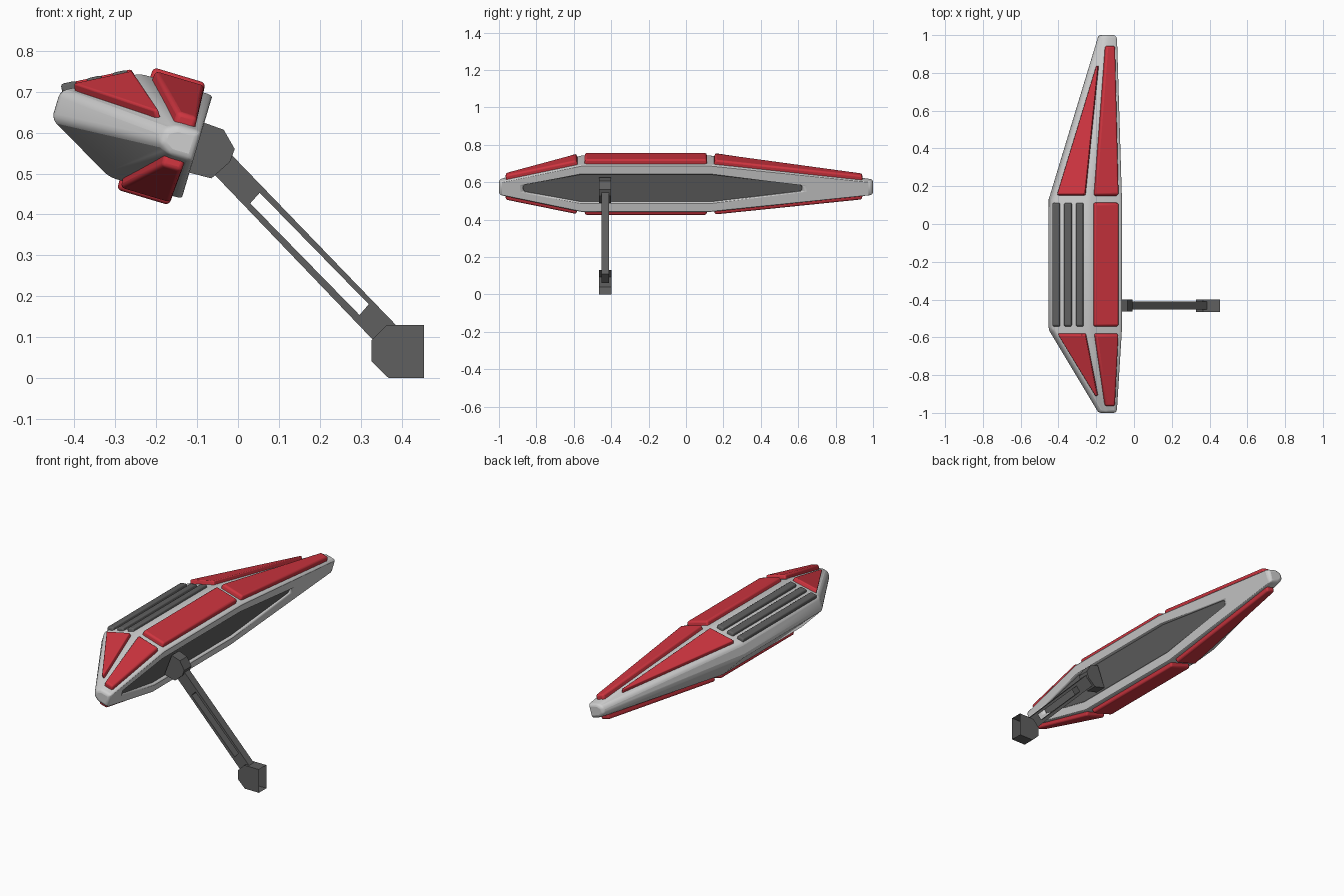
import bpy, bmesh, math
from mathutils import Vector

if "Cube" in bpy.data.objects:
    bpy.data.objects.remove(bpy.data.objects["Cube"])


def material(name, rgb):
    m = bpy.data.materials.new(name)
    m.diffuse_color = (*rgb, 1)
    m.use_nodes = True
    m.node_tree.nodes["Principled BSDF"].inputs["Base Color"].default_value = m.diffuse_color
    return m


LIGHT = material("light grey", (0.62, 0.62, 0.62))
DARK = material("dark grey", (0.115, 0.115, 0.115))
RED = material("red", (0.62, 0.035, 0.05))

# The housing is tilted: u = out of the mirror face, v = up along the face
TILT = math.radians(16.6)
C, S = math.cos(TILT), math.sin(TILT)


def P(u, y, v):
    return Vector((-0.10 + u * C + v * S, y, 0.565 - u * S + v * C))


def make(name, verts, faces, mat, bevel=0, segs=2):
    bm = bmesh.new()
    vs = [bm.verts.new(v) for v in verts]
    for f in faces:
        bm.faces.new([vs[i] for i in f])
    bmesh.ops.recalc_face_normals(bm, faces=bm.faces)
    me = bpy.data.meshes.new(name)
    bm.to_mesh(me)
    bm.free()
    me.materials.append(mat)
    ob = bpy.data.objects.new(name, me)
    bpy.context.collection.objects.link(ob)
    if bevel:
        b = ob.modifiers.new("bevel", 'BEVEL')
        b.width, b.segments = bevel, segs
        b.limit_method, b.angle_limit = 'ANGLE', math.radians(20)
        bpy.context.view_layer.objects.active = ob
        ob.select_set(True)
        bpy.ops.object.shade_smooth_by_angle(angle=math.radians(32))
        ob.select_set(False)
    return ob


def prism(name, low, high, mat, bevel=0, segs=2):
    """Solid between two matching polygons."""
    n = len(low)
    faces = [list(range(n)), list(range(n, 2 * n))]
    faces += [[i, (i + 1) % n, n + (i + 1) % n, n + i] for i in range(n)]
    return make(name, low + high, faces, mat, bevel, segs)


# Housing: half section a (face edge), b (shoulder), c (back edge) at each station
MID = [(0, 0.132), (-0.185, 0.132), (-0.36, 0.036)]
TIP = [(0, 0.037), (-0.06, 0.037), (-0.09, 0.018)]
STATIONS = [(-1, TIP), (-0.56, MID), (0.13, MID), (1, TIP)]
OPENING = [(-0.87, 0.018), (-0.56, 0.077), (0.13, 0.077), (0.62, 0.016)]
DEPTH = 0.03

verts, faces = [], []
for y, sec in STATIONS:
    verts += [P(u, y, v) for u, v in sec] + [P(u, y, -v) for u, v in reversed(sec)]
for k in range(3):
    faces += [[6 * k + i, 6 * k + i + 1, 6 * k + i + 7, 6 * k + i + 6] for i in range(5)]
faces += [list(range(6)), list(range(18, 24))]
outer = [0, 6, 12, 18, 23, 17, 11, 5]
loop = OPENING + [(y, -v) for y, v in reversed(OPENING)]
verts += [P(0, y, v) for y, v in loop] + [P(-DEPTH, y, v) for y, v in loop]
for i in range(8):
    j = (i + 1) % 8
    faces += [[outer[i], outer[j], 24 + j, 24 + i], [24 + i, 24 + j, 32 + j, 32 + i]]
faces.append(list(range(32, 40)))
make("mirror_housing", verts, faces, LIGHT, 0.016, 3)

# Dark mirror plate in the recess
prism("mirror_plate", [P(-DEPTH, y, v) for y, v in loop],
      [P(-DEPTH + 0.015, y, v) for y, v in loop], DARK)


def surface(y, s, upper=True):
    """Point on the housing: s 0..1 runs a to b, 1..2 runs b to c."""
    for (y0, s0), (y1, s1) in zip(STATIONS, STATIONS[1:]):
        if y0 <= y <= y1:
            t = (y - y0) / (y1 - y0)
            sec = [Vector(p).lerp(Vector(q), t) for p, q in zip(s0, s1)]
            k = min(int(s), 1)
            u, v = sec[k].lerp(sec[k + 1], s - k)
            return P(u, y, v if upper else -v)


def panel(name, pts, mat, height, bevel, upper=True, shrink=0.06):
    base = [surface(y, s, upper) for y, s in pts]
    n = (base[1] - base[0]).cross(base[2] - base[0]).normalized()
    if n.z * (1 if upper else -1) < 0:
        n = -n
    mid = sum(base, Vector()) / len(base)
    low = [p - n * 0.012 for p in base]
    high = [p + (mid - p).normalized() * shrink * 0.1 + n * height for p in base]
    prism(name, low, high, mat, bevel, 3)


# Red armour panels on the top and bottom shoulders
for side, up in (("top", True), ("bottom", False)):
    for part, y0, y1 in (("front", -0.965, -0.577), ("middle", -0.545, 0.115),
                         ("rear", 0.147, 0.945)):
        a0 = 0.26 if part == "front" else 0.13
        a1 = 0.26 if part == "rear" else 0.13
        b0 = 1.0 if part == "front" else 0.86
        b1 = 1.0 if part == "rear" else 0.86
        panel(f"{side}_{part}_panel", [(y0, a0), (y1, a1), (y1, b1), (y0, b0)],
              RED, 0.024, 0.01, up)

# Red triangular panels on the upper back slope
for name, yb, yt in (("front", -0.577, -0.91), ("rear", 0.15, 0.84)):
    panel(f"{name}_triangle_panel", [(yb, 1.1), (yb, 1.88), (yt, 1.5), (yt, 1.35)],
          RED, 0.02, 0.006)

# Three dark slats on the upper back slope
for i in range(3):
    s = 1.24 + 0.32 * i
    panel(f"slat_{i + 1}", [(-0.545, s - 0.1), (0.115, s - 0.1),
                            (0.115, s + 0.1), (-0.545, s + 0.1)], DARK, 0.016, 0.007)

# Support arm, swivel and mounting foot, all extruded across y
Y = -0.432


def extruded(name, pts, half, bevel=0):
    return prism(name, [Vector((x, Y - half, z)) for x, z in pts],
                 [Vector((x, Y + half, z)) for x, z in pts], DARK, bevel)


extruded("swivel", [(-0.13, 0.505), (-0.085, 0.625), (-0.035, 0.607), (-0.008, 0.56),
                    (-0.02, 0.528), (-0.065, 0.488)], 0.032)

# Arm: slotted bar, ring of faces around the slot
rim = [(-0.06, 0.50), (-0.015, 0.545), (0.405, 0.11), (0.36, 0.062)]
slot = [(0.03, 0.427), (0.053, 0.453), (0.32, 0.180), (0.297, 0.154)]
vs = [Vector((x, Y + dy, z)) for dy in (-0.021, 0.021) for x, z in rim + slot]
fs = []
for i in range(4):
    j = (i + 1) % 4
    fs += [[i, j, 4 + j, 4 + i], [8 + i, 8 + j, 12 + j, 12 + i],
           [i, j, 8 + j, 8 + i], [4 + i, 4 + j, 12 + j, 12 + i]]
make("slotted_arm", vs, fs, DARK)

# Foot: shell left open at its outer end
foot = [(0.455, 0.0), (0.368, 0.0), (0.327, 0.04), (0.327, 0.093), (0.365, 0.13), (0.455, 0.13)]
vs = [Vector((x, Y + dy, z)) for dy in (-0.033, 0.033) for x, z in foot]
fs = [list(range(6)), list(range(6, 12))] + [[i, i + 1, i + 7, i + 6] for i in range(5)]
make("mounting_foot", vs, fs, DARK)
